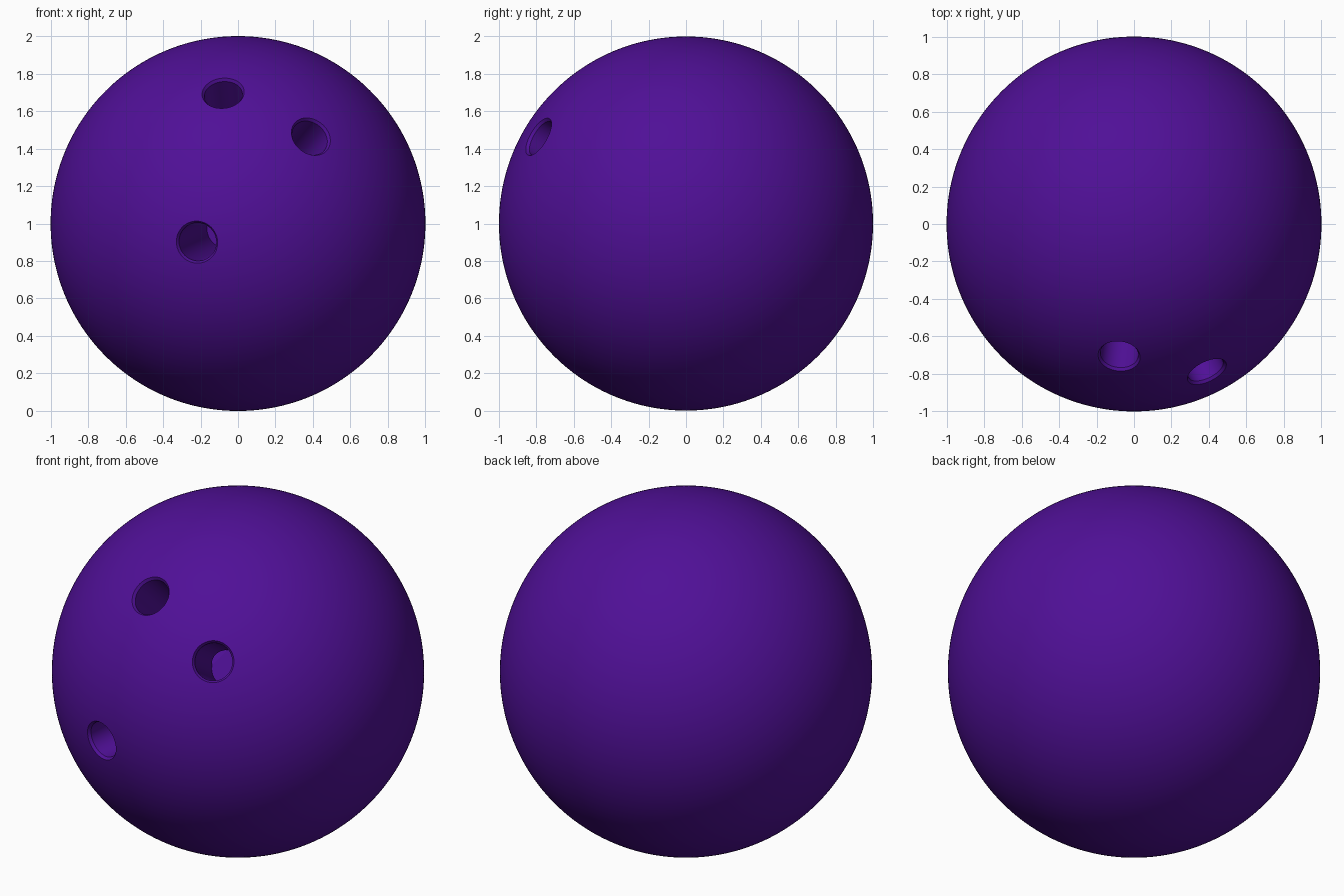
import bpy, bmesh, math
from mathutils import Vector, Matrix

if "Cube" in bpy.data.objects:
    bpy.data.objects.remove(bpy.data.objects["Cube"])

CENTRE = Vector((0, 0, 1))

# glossy purple
mat = bpy.data.materials.new("purple")
mat.diffuse_color = (0.08, 0.005, 0.31, 1)
mat.use_nodes = True
mat.node_tree.nodes["Principled BSDF"].inputs["Base Color"].default_value = mat.diffuse_color

# ball
bpy.ops.mesh.primitive_ico_sphere_add(subdivisions=7, radius=1, location=CENTRE)
ball = bpy.context.object
ball.name = "ball"
ball.data.materials.append(mat)


def hole_cutter(name, direction, depth=0.7, seg=48):
    """Lathed drill shape with a flared mouth, aimed along direction."""
    profile = [(0.102, 1 - depth), (0.102, 0.978), (0.113, 0.9936), (0.18, 1.09)]
    bm = bmesh.new()
    rings = [[bm.verts.new((r * math.cos(2 * math.pi * i / seg),
                            r * math.sin(2 * math.pi * i / seg), z))
              for i in range(seg)] for r, z in profile]
    for a, b in zip(rings, rings[1:]):
        for i in range(seg):
            j = (i + 1) % seg
            bm.faces.new((a[i], a[j], b[j], b[i]))
    bm.faces.new(rings[0][::-1])
    bm.faces.new(rings[-1])
    bmesh.ops.recalc_face_normals(bm, faces=bm.faces)
    rot = Vector(direction).to_track_quat('Z', 'Y').to_matrix().to_4x4()
    bm.transform(Matrix.Translation(CENTRE) @ rot)
    mesh = bpy.data.meshes.new(name)
    bm.to_mesh(mesh)
    bm.free()
    mesh.materials.append(mat)
    obj = bpy.data.objects.new(name, mesh)
    obj.hide_render = True
    bpy.context.collection.objects.link(obj)
    return obj


# two finger holes and the thumb hole
holes = {
    "finger_hole_left": (-0.08, -0.71, 0.70),
    "finger_hole_right": (0.39, -0.79, 0.465),
    "thumb_hole": (-0.22, -0.97, -0.10),
}
for name, direction in holes.items():
    cutter = hole_cutter(name, direction)
    mod = ball.modifiers.new(name, 'BOOLEAN')
    mod.operation = 'DIFFERENCE'
    mod.solver = 'EXACT'
    mod.object = cutter
    bpy.context.view_layer.objects.active = ball
    bpy.ops.object.modifier_apply(modifier=mod.name)
    bpy.data.objects.remove(cutter)

# smooth surface with crisp hole rims
ball.select_set(True)
bpy.ops.object.shade_smooth_by_angle(angle=math.radians(25))
